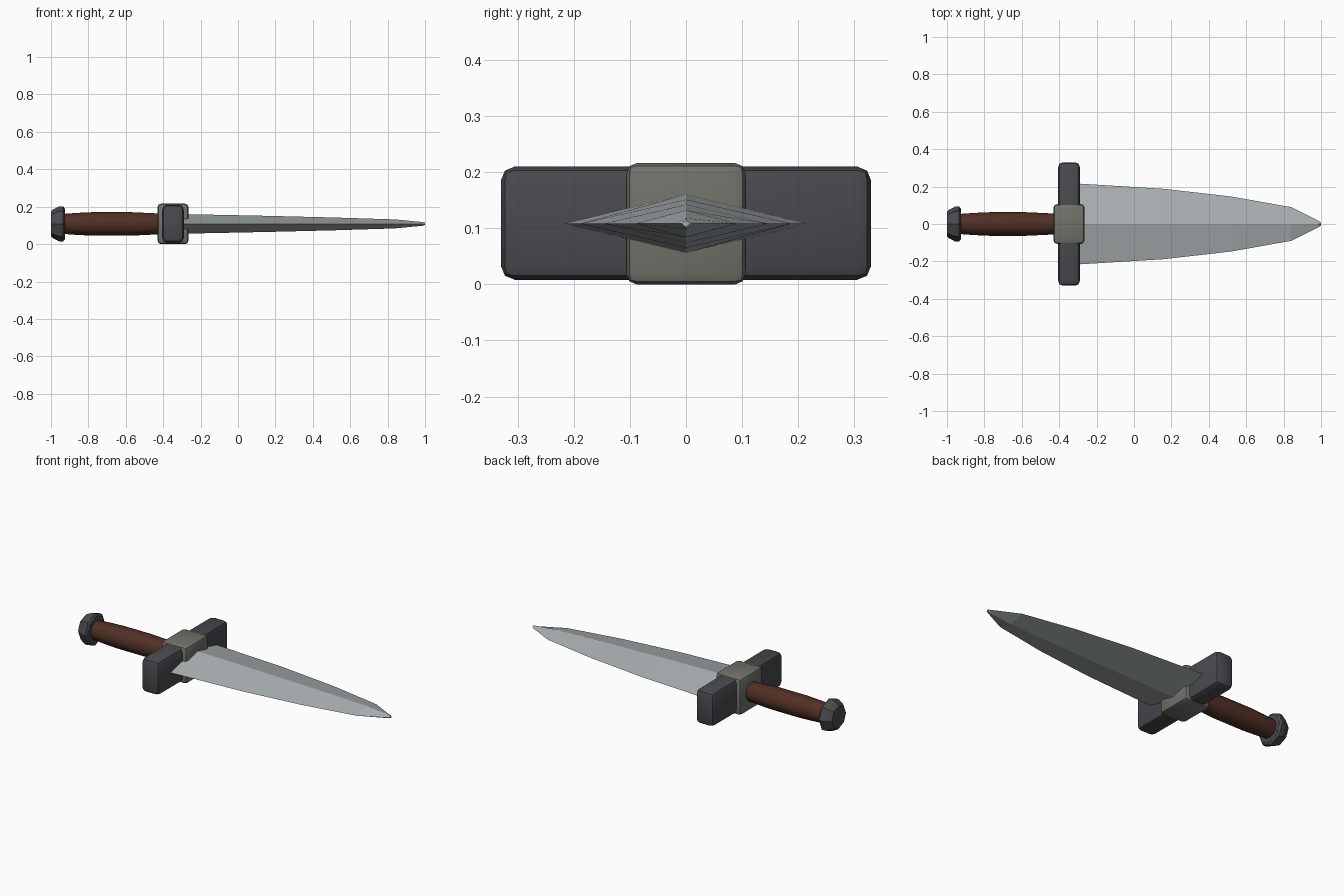
import bpy, bmesh, math

if "Cube" in bpy.data.objects:
    bpy.data.objects.remove(bpy.data.objects["Cube"])

ZC = 0.108  # height of the long axis


def material(name, rgb):
    m = bpy.data.materials.new(name)
    m.diffuse_color = (*rgb, 1)
    m.use_nodes = True
    m.node_tree.nodes["Principled BSDF"].inputs["Base Color"].default_value = m.diffuse_color
    return m


STEEL = material("pale_steel", (0.40, 0.435, 0.445))
IRON = material("dark_iron", (0.068, 0.066, 0.075))
COLLAR = material("grey_green_metal", (0.165, 0.17, 0.145))
LEATHER = material("brown_leather", (0.082, 0.029, 0.018))


def finish(bm, name, mat):
    bmesh.ops.recalc_face_normals(bm, faces=bm.faces)
    me = bpy.data.meshes.new(name)
    bm.to_mesh(me)
    bm.free()
    me.materials.append(mat)
    ob = bpy.data.objects.new(name, me)
    bpy.context.collection.objects.link(ob)
    return ob


def smooth(ob, degrees):
    bpy.ops.object.select_all(action='DESELECT')
    ob.select_set(True)
    bpy.context.view_layer.objects.active = ob
    bpy.ops.object.shade_smooth_by_angle(angle=math.radians(degrees))


def loft(name, stations, sides, mat):
    """Skin along x; stations are (x, half width in y, half height in z)."""
    bm = bmesh.new()
    rings = []
    for x, ry, rz in stations:
        angles = [2 * math.pi * i / sides for i in range(sides)]
        rings.append([bm.verts.new((x, ry * math.cos(a), ZC + rz * math.sin(a)))
                      for a in angles])
    for a, b in zip(rings, rings[1:]):
        for i in range(sides):
            j = (i + 1) % sides
            bm.faces.new((a[i], a[j], b[j], b[i]))
    bm.faces.new(rings[0])
    bm.faces.new(rings[-1])
    return finish(bm, name, mat)


def block(name, x0, x1, half_y, z0, z1, bevel, mat):
    bm = bmesh.new()
    bmesh.ops.create_cube(bm, size=1)
    for v in bm.verts:
        v.co = ((x0 + x1) / 2 + v.co.x * (x1 - x0), v.co.y * 2 * half_y,
                (z0 + z1) / 2 + v.co.z * (z1 - z0))
    bmesh.ops.bevel(bm, geom=bm.edges[:], offset=bevel, segments=2,
                    profile=0.5, affect='EDGES')
    ob = finish(bm, name, mat)
    smooth(ob, 30)
    return ob


# Diamond-section blade
loft("blade", [(-0.33, 0.217, 0.053), (-0.28, 0.215, 0.052), (0.16, 0.188, 0.043),
               (0.52, 0.147, 0.034), (0.84, 0.09, 0.024), (0.985, 0.018, 0.010),
               (1.0, 0.008, 0.006)], 4, STEEL)

# Crossguard and its central collar
block("crossguard", -0.405, -0.29, 0.33, 0.008, 0.21, 0.025, IRON)
block("guard_collar", -0.43, -0.265, 0.106, 0.0, 0.216, 0.018, COLLAR)

# Slightly swollen grip
grip = loft("grip", [(-0.94, 0.053, 0.053), (-0.86, 0.059, 0.059), (-0.77, 0.063, 0.063),
                     (-0.58, 0.063, 0.063), (-0.49, 0.059, 0.059), (-0.41, 0.055, 0.055)],
            12, LEATHER)
smooth(grip, 35)

# Faceted pommel
pommel = loft("pommel", [(-1.0, 0.066, 0.066), (-0.992, 0.075, 0.075),
                         (-0.955, 0.094, 0.094), (-0.935, 0.094, 0.094),
                         (-0.926, 0.082, 0.082)], 8, IRON)
smooth(pommel, 30)
